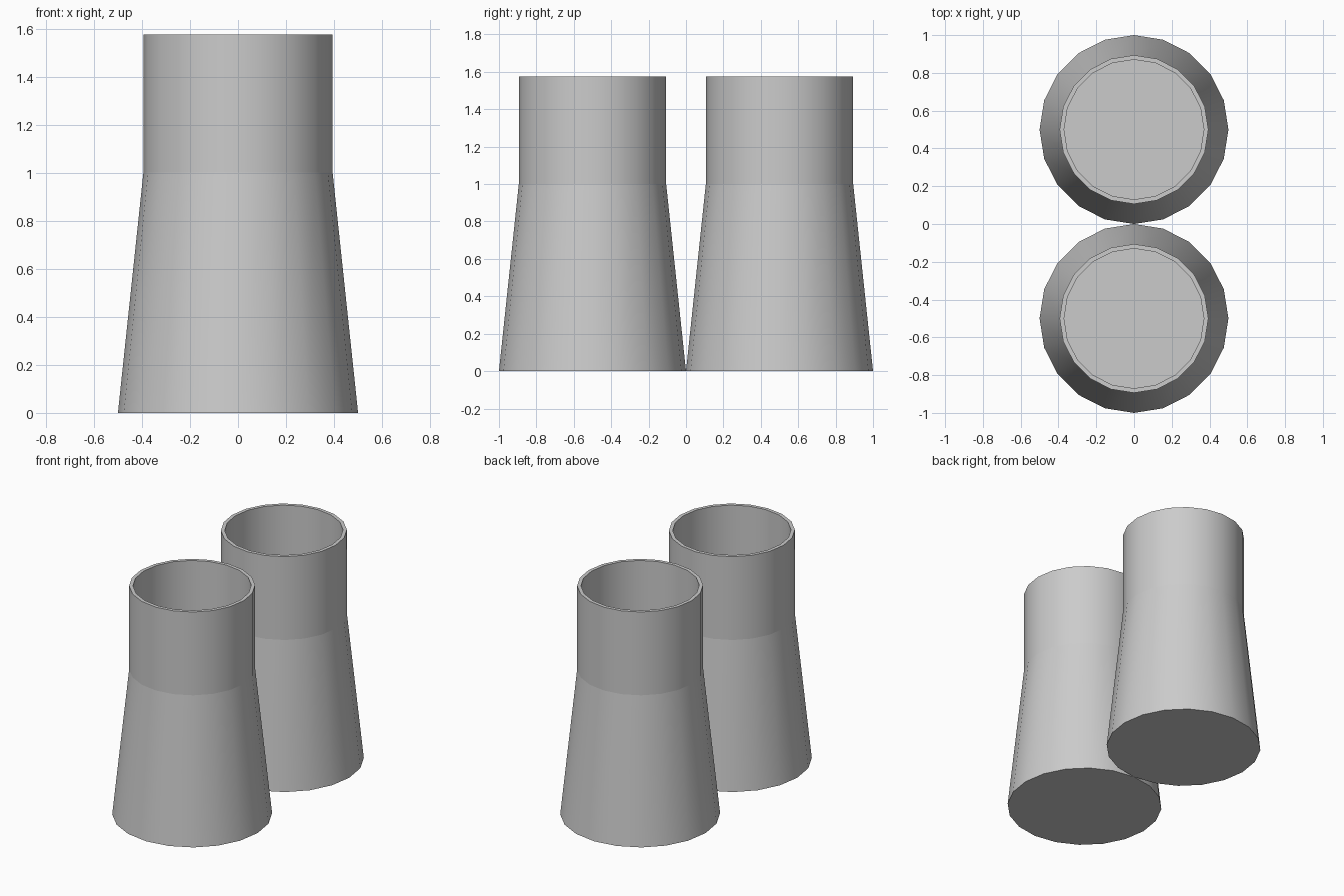
import bpy, bmesh, math

if "Cube" in bpy.data.objects:
    bpy.data.objects.remove(bpy.data.objects["Cube"])

SIDES = 20
R_BASE, R_TOP, R_INNER = 0.5, 0.394, 0.37
Z_NECK, HEIGHT = 1.0, 1.575


def lathe(name, profile, y, cap_ends):
    """Revolve (radius, z) points around a vertical axis at x=0, y."""
    bm = bmesh.new()
    rings = []
    for r, z in profile:
        rings.append([bm.verts.new((r * math.cos(2 * math.pi * i / SIDES),
                                    r * math.sin(2 * math.pi * i / SIDES), z))
                      for i in range(SIDES)])
    for lower, upper in zip(rings, rings[1:]):
        for i in range(SIDES):
            j = (i + 1) % SIDES
            bm.faces.new((lower[i], lower[j], upper[j], upper[i]))
    if cap_ends:
        bm.faces.new(rings[0][::-1])
        bm.faces.new(rings[-1])
    mesh = bpy.data.meshes.new(name)
    bm.to_mesh(mesh)
    bm.free()
    obj = bpy.data.objects.new(name, mesh)
    obj.location.y = y
    bpy.context.collection.objects.link(obj)
    bpy.ops.object.select_all(action='DESELECT')
    obj.select_set(True)
    bpy.context.view_layer.objects.active = obj
    bpy.ops.object.shade_smooth_by_angle(angle=math.radians(30))
    return obj


for side, y in (("front", -0.5), ("back", 0.5)):
    # Tapered solid base, its top cap is the floor of the opening
    lathe(f"{side}_tower_base", [(R_BASE, 0), (R_TOP, Z_NECK)], y, True)
    # Straight open chimney with a thin rim
    lathe(f"{side}_tower_chimney",
          [(R_TOP, Z_NECK), (R_TOP, HEIGHT), (R_INNER, HEIGHT), (R_INNER, Z_NECK)],
          y, False)
